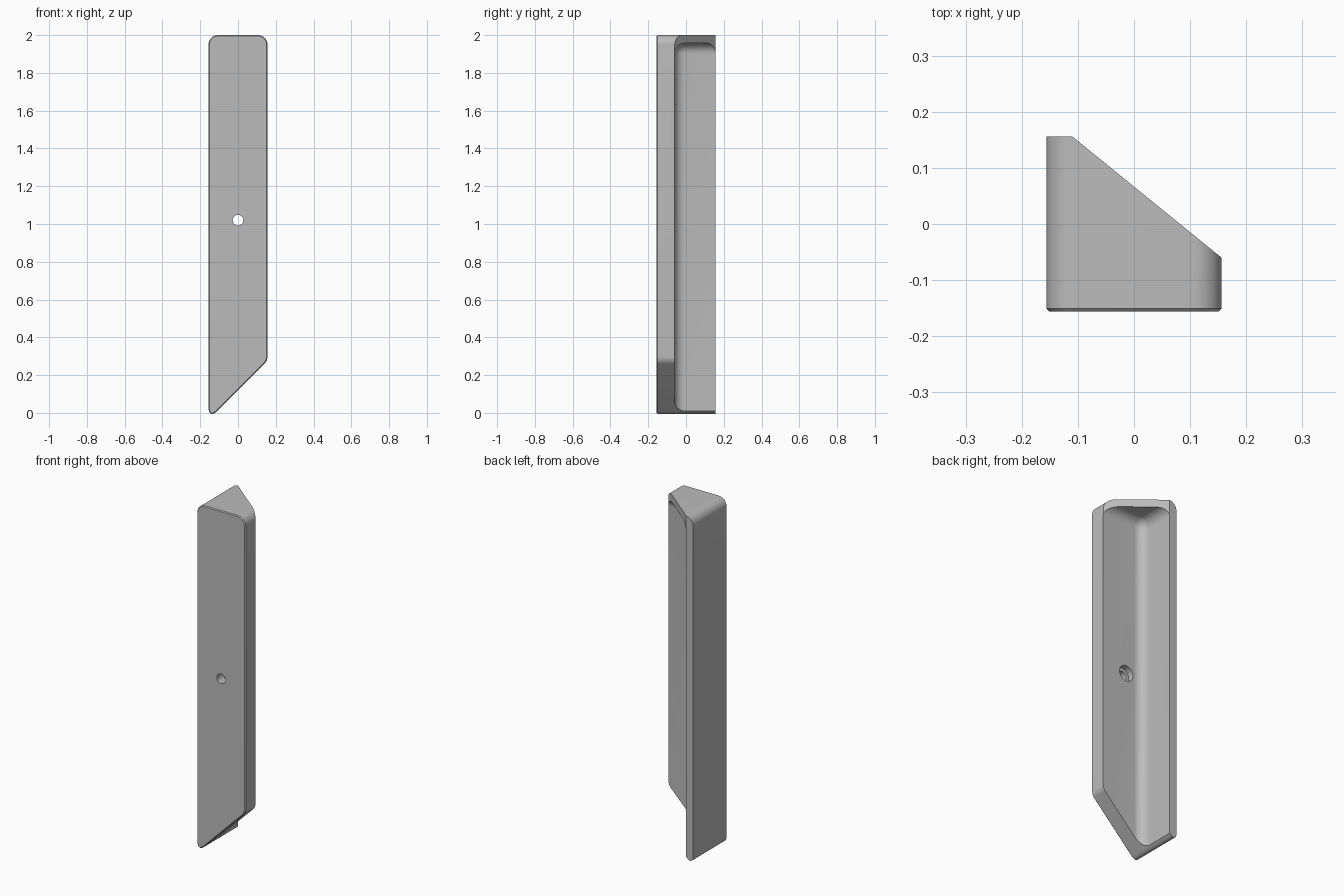
import bpy
import bmesh
import math
from mathutils import Vector

if "Cube" in bpy.data.objects:
    bpy.data.objects.remove(bpy.data.objects["Cube"], do_unlink=True)

HALF = 0.156          # half of the width and depth
FLOOR_Y = -0.062      # inner face of the front plate
WALL = 0.046          # side wall thickness

grey = bpy.data.materials.new("plain grey")
grey.use_nodes = True
grey.diffuse_color = (0.5, 0.5, 0.5, 1)
grey.node_tree.nodes["Principled BSDF"].inputs["Base Color"].default_value = grey.diffuse_color


def make_object(name, bm):
    bmesh.ops.recalc_face_normals(bm, faces=bm.faces[:])
    mesh = bpy.data.meshes.new(name)
    bm.to_mesh(mesh)
    bm.free()
    obj = bpy.data.objects.new(name, mesh)
    bpy.context.collection.objects.link(obj)
    return obj


def bevel(bm, edges, offset, segments):
    bmesh.ops.bevel(bm, geom=edges, offset=offset, segments=segments,
                    profile=0.5, affect='EDGES')


def cylinder(name, radius, y0, y1, z):
    bpy.ops.mesh.primitive_cylinder_add(vertices=40, radius=radius, depth=y1 - y0,
                                        location=(0, (y0 + y1) / 2, z),
                                        rotation=(math.pi / 2, 0, 0))
    bpy.context.object.name = name
    return bpy.context.object


# Body: outline of the front extruded backwards
bm = bmesh.new()
corners = [(-HALF, -0.036), (HALF, 0.276), (HALF, 2), (-HALF, 2)]
face = bm.faces.new([bm.verts.new((x, -HALF, z)) for x, z in corners])
back = bmesh.ops.extrude_face_region(bm, geom=[face])["geom"]
bmesh.ops.translate(bm, vec=(0, 2 * HALF, 0),
                    verts=[v for v in back if isinstance(v, bmesh.types.BMVert)])

# Round the long corners, each with its own tangent length
for (x, z), offset in zip(corners, (0.063, 0.02, 0.05, 0.05)):
    edges = [e for e in bm.edges
             if all(abs(v.co.x - x) < 1e-4 and abs(v.co.z - z) < 1e-4 for v in e.verts)]
    bevel(bm, edges, offset, 10)

# Fine chamfer round the front face
bevel(bm, [e for e in bm.edges if all(v.co.y < -HALF + 1e-4 for v in e.verts)], 0.005, 1)

# Slanted cut across the back
start, end = Vector((-HALF + WALL, HALF, 0)), Vector((HALF, -0.06, 0))
along = end - start
cut = bmesh.ops.bisect_plane(bm, geom=bm.verts[:] + bm.edges[:] + bm.faces[:],
                             plane_co=start, plane_no=(-along.y, along.x, 0),
                             clear_outer=True)["geom_cut"]
bmesh.ops.holes_fill(bm, edges=[e for e in bm.edges if e.is_boundary], sides=0)
body = make_object("handle_body", bm)
body.data.materials.append(grey)

# Pocket cutter, with rounded inner edges
bm = bmesh.new()
bmesh.ops.create_cube(bm, size=1)
low, high = Vector((-HALF + WALL, FLOOR_Y, -0.5)), Vector((0.6, 0.6, 1.957))
for v in bm.verts:
    v.co = [low[i] if v.co[i] < 0 else high[i] for i in range(3)]
inner = Vector((low.x, low.y, high.z))
bevel(bm, [e for e in bm.edges if any((v.co - inner).length < 1e-4 for v in e.verts)], 0.055, 10)
pocket = make_object("pocket_cutter", bm)

# Screw hole with a wider recess at the back
hole = cylinder("hole_cutter", 0.028, -0.3, 0.1, 1.02)
recess = cylinder("recess_cutter", 0.045, FLOOR_Y - 0.035, 0.1, 1.02)

bpy.ops.object.select_all(action='DESELECT')
bpy.context.view_layer.objects.active = body
body.select_set(True)
for cutter in (pocket, hole, recess):
    mod = body.modifiers.new(cutter.name, 'BOOLEAN')
    mod.operation = 'DIFFERENCE'
    mod.solver = 'EXACT'
    mod.object = cutter
    bpy.ops.object.modifier_apply(modifier=mod.name)
    bpy.data.objects.remove(cutter, do_unlink=True)
bpy.ops.object.shade_smooth_by_angle(angle=math.radians(30))
